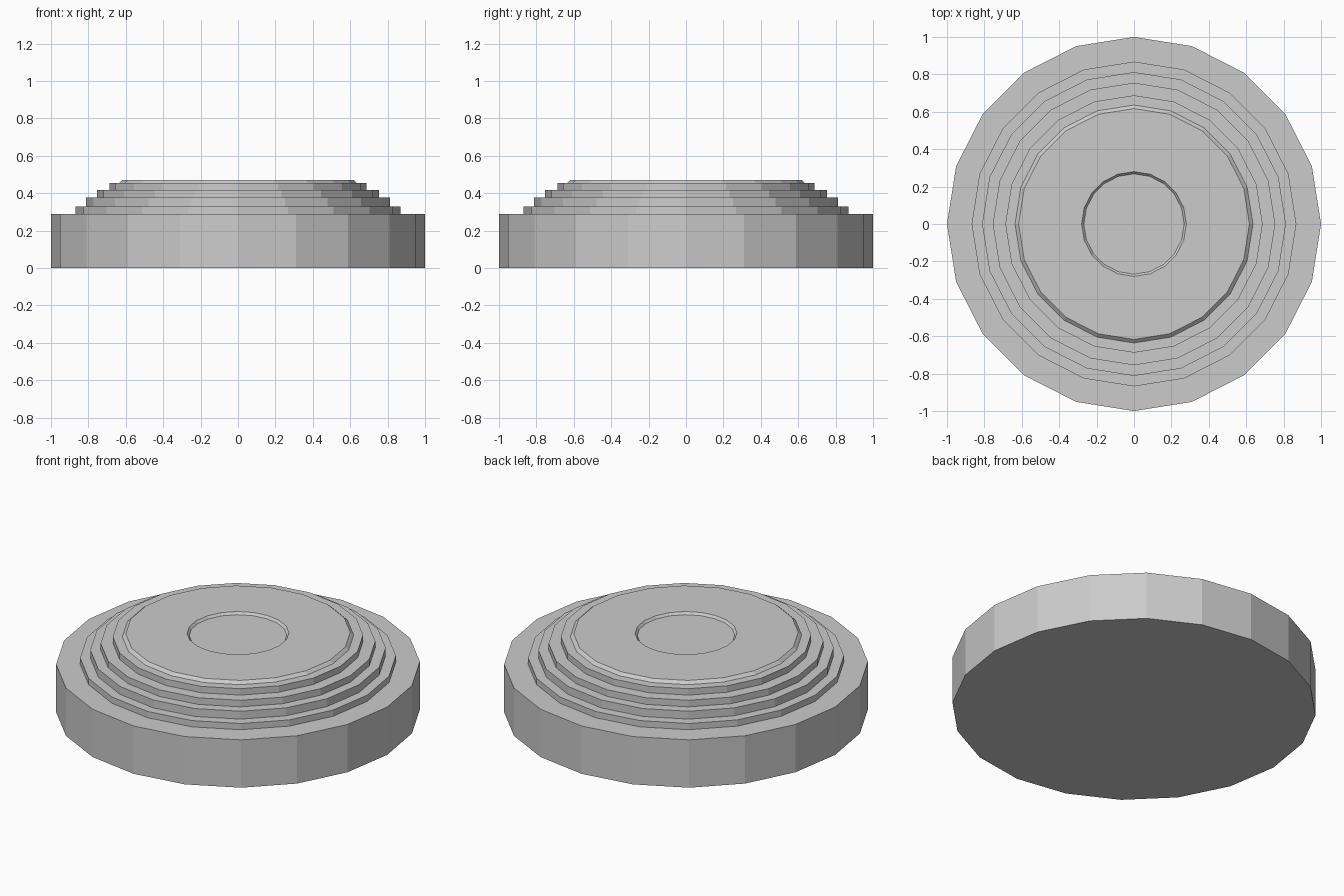
import bpy
import bmesh
from math import cos, sin, tau

cube = bpy.data.objects.get("Cube")
if cube:
    bpy.data.objects.remove(cube, do_unlink=True)

SIDES = 20

# Single grey finish
grey = bpy.data.materials.new("plain_grey")
grey.use_nodes = True
colour = (0.6, 0.6, 0.6, 1)
grey.diffuse_color = colour
grey.node_tree.nodes["Principled BSDF"].inputs["Base Color"].default_value = colour


def lathe(name, profile):
    """Turn a (radius, height) profile into a closed, flat-faced solid."""
    bm = bmesh.new()
    rings = [[bm.verts.new((r * cos(tau * i / SIDES), r * sin(tau * i / SIDES), z))
              for i in range(SIDES)] for r, z in profile]
    for low, high in zip(rings, rings[1:]):
        for i in range(SIDES):
            j = (i + 1) % SIDES
            bm.faces.new((low[i], low[j], high[j], high[i]))
    bm.faces.new(rings[0][::-1])
    bm.faces.new(rings[-1])
    bmesh.ops.recalc_face_normals(bm, faces=bm.faces)
    mesh = bpy.data.meshes.new(name)
    bm.to_mesh(mesh)
    bm.free()
    mesh.materials.append(grey)
    obj = bpy.data.objects.new(name, mesh)
    bpy.context.collection.objects.link(obj)
    return obj


# Base drum
profile = [(1.0, 0.0), (1.0, 0.29)]

# Terraced steps: radius and top height of each
z = 0.29
for radius, top in [(0.868, 0.328), (0.812, 0.376), (0.755, 0.416), (0.688, 0.455)]:
    profile += [(radius, z), (radius, top)]
    z = top

# Bevelled top plate with a shallow round recess
profile += [(0.636, z), (0.617, 0.472), (0.28, 0.472), (0.268, 0.458)]

lathe("stepped_round_base", profile)
